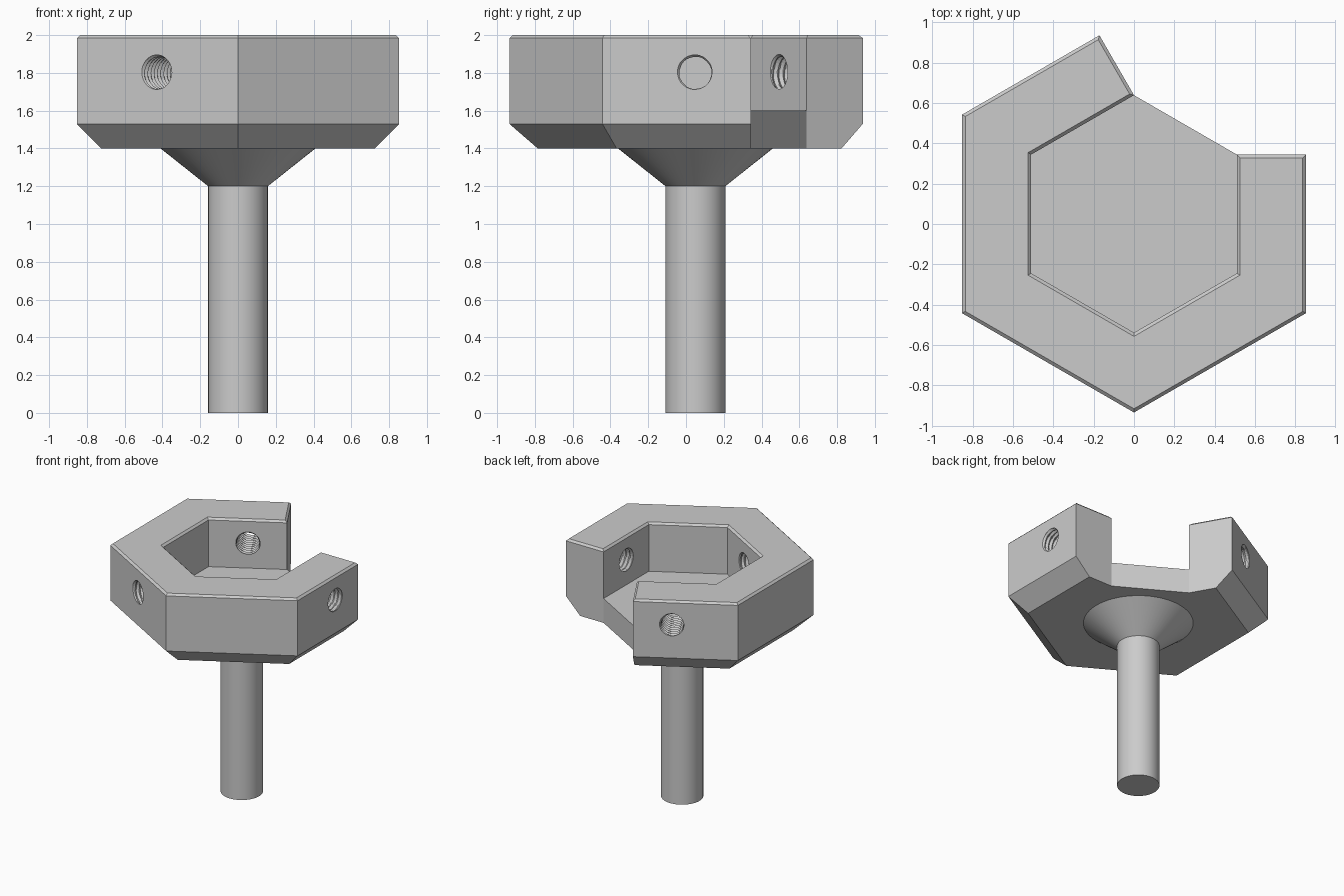
import bpy, bmesh
from math import sin, cos, tan, pi, radians, ceil
from mathutils import Vector, Matrix

if "Cube" in bpy.data.objects:
    bpy.data.objects.remove(bpy.data.objects["Cube"], do_unlink=True)

grey = bpy.data.materials.new("light_grey")
grey.use_nodes = True
grey.diffuse_color = (0.6, 0.6, 0.6, 1)
grey.node_tree.nodes["Principled BSDF"].inputs["Base Color"].default_value = (0.6, 0.6, 0.6, 1)

CY = 0.05                          # y of the shared hexagon and stem axis
OUTER, INNER = 0.853, 0.51         # hexagon apothems
BOTTOM, FLOOR, TOP = 1.4, 1.6, 2.0
SLOPE, EDGE = 0.13, 0.016          # lower and upper chamfer sizes


def loft(name, rings, cap="quads"):
    """Skin a stack of equal closed rings into an object."""
    bm = bmesh.new()
    rows = [[bm.verts.new(p) for p in ring] for ring in rings]
    n = len(rows[0])
    for low, high in zip(rows, rows[1:]):
        for i in range(n):
            j = (i + 1) % n
            bm.faces.new((low[i], low[j], high[j], high[i]))
    if cap == "strip":             # folded outline: bridge opposite points
        for row in (rows[0], rows[-1]):
            for i in range(n // 2 - 1):
                bm.faces.new((row[i], row[i + 1], row[n - 2 - i], row[n - 1 - i]))
    else:
        bm.faces.new(rows[0])
        if cap != "bottom":
            bm.faces.new(rows[-1])
    bmesh.ops.recalc_face_normals(bm, faces=bm.faces)
    mesh = bpy.data.meshes.new(name)
    bm.to_mesh(mesh)
    bm.free()
    mesh.materials.append(grey)
    obj = bpy.data.objects.new(name, mesh)
    bpy.context.collection.objects.link(obj)
    return obj


def corner(apothem, degrees):
    r = apothem / cos(pi / 6)
    a = radians(degrees)
    return Vector((r * cos(a), r * sin(a)))


def inset(poly, dists):
    """Move each edge of a clockwise outline inwards by its own distance."""
    out = []
    for i, p in enumerate(poly):
        d0 = (p - poly[i - 1]).normalized()
        d1 = (poly[(i + 1) % len(poly)] - p).normalized()
        n0, n1 = Vector((d0.y, -d0.x)), Vector((d1.y, -d1.x))
        a, b = dists[i - 1], dists[i]
        det = n0.x * n1.y - n0.y * n1.x
        out.append(p + Vector((a * n1.y - b * n0.y, b * n0.x - a * n1.x)) / det)
    return out


def at(poly, z):
    return [(p.x, p.y + CY, z) for p in poly]


def combine(target, tool, operation):
    mod = target.modifiers.new(operation.lower(), "BOOLEAN")
    mod.operation, mod.solver, mod.object = operation, "EXACT", tool
    bpy.context.view_layer.objects.active = target
    bpy.ops.object.modifier_apply(modifier=mod.name)
    bpy.data.objects.remove(tool, do_unlink=True)


# Open hexagonal collar: five outer sides, two square ends, five inner sides
half = INNER * tan(pi / 6)
right_tip = Vector((OUTER, half))
left_tip = Matrix.Rotation(2 * pi / 3, 2) @ Vector((OUTER, -half))
outline = [right_tip]
outline += [corner(OUTER, a) for a in (-30, -90, -150, 150)]
outline += [left_tip]
outline += [corner(INNER, a) for a in (90, 150, 210, 270, 330, 30)]
under = inset(outline, [SLOPE] * 5 + [0] * 7)
upper = inset(outline, [EDGE] * 12)
collar = loft("collar", [at(under, BOTTOM), at(outline, BOTTOM + SLOPE),
                         at(outline, TOP - EDGE), at(upper, TOP)], cap="strip")

# Floor plate, flush with the open side and buried in the collar elsewhere
plate = [corner(INNER, a) for a in (30, 90)]
plate += [corner(INNER + 0.05, a) for a in (150, 210, 270, 330)]
combine(collar, loft("floor_plate", [at(plate, BOTTOM), at(plate, FLOOR)]), "UNION")

# Threaded screw holes through every second side
PITCH, MINOR, DEPTH, SEGS, STEPS = 0.034, 0.084, 0.015, 32, 6
START, END = INNER - 0.04, OUTER + 0.04
count = ceil((END - START) / PITCH * STEPS)
for k in range(3):
    turn = Matrix.Rotation(k * 2 * pi / 3, 3, "Z")
    rings = []
    for s in range(count + 1):
        x = START + s * PITCH / STEPS
        ring = []
        for i in range(SEGS):
            a = 2 * pi * i / SEGS
            phase = ((x - OUTER) / PITCH - i / SEGS + 3 / 8) % 1
            r = MINOR + DEPTH * abs(2 * phase - 1)
            p = turn @ Vector((x, r * cos(a), r * sin(a)))
            ring.append(p + Vector((0, CY, (FLOOR + TOP) / 2)))
        rings.append(ring)
    combine(collar, loft("thread_cutter", rings), "DIFFERENCE")


# Round stem and the flared neck under the collar
def circle(r, z, n=64):
    return [(r * cos(2 * pi * i / n), CY + r * sin(2 * pi * i / n), z) for i in range(n)]


stem = loft("stem_and_neck", [circle(0.158, 0), circle(0.158, 1.2),
                              circle(0.41, BOTTOM)], cap="bottom")
bpy.ops.object.select_all(action="DESELECT")
stem.select_set(True)
bpy.context.view_layer.objects.active = stem
bpy.ops.object.shade_smooth_by_angle(angle=radians(30))
